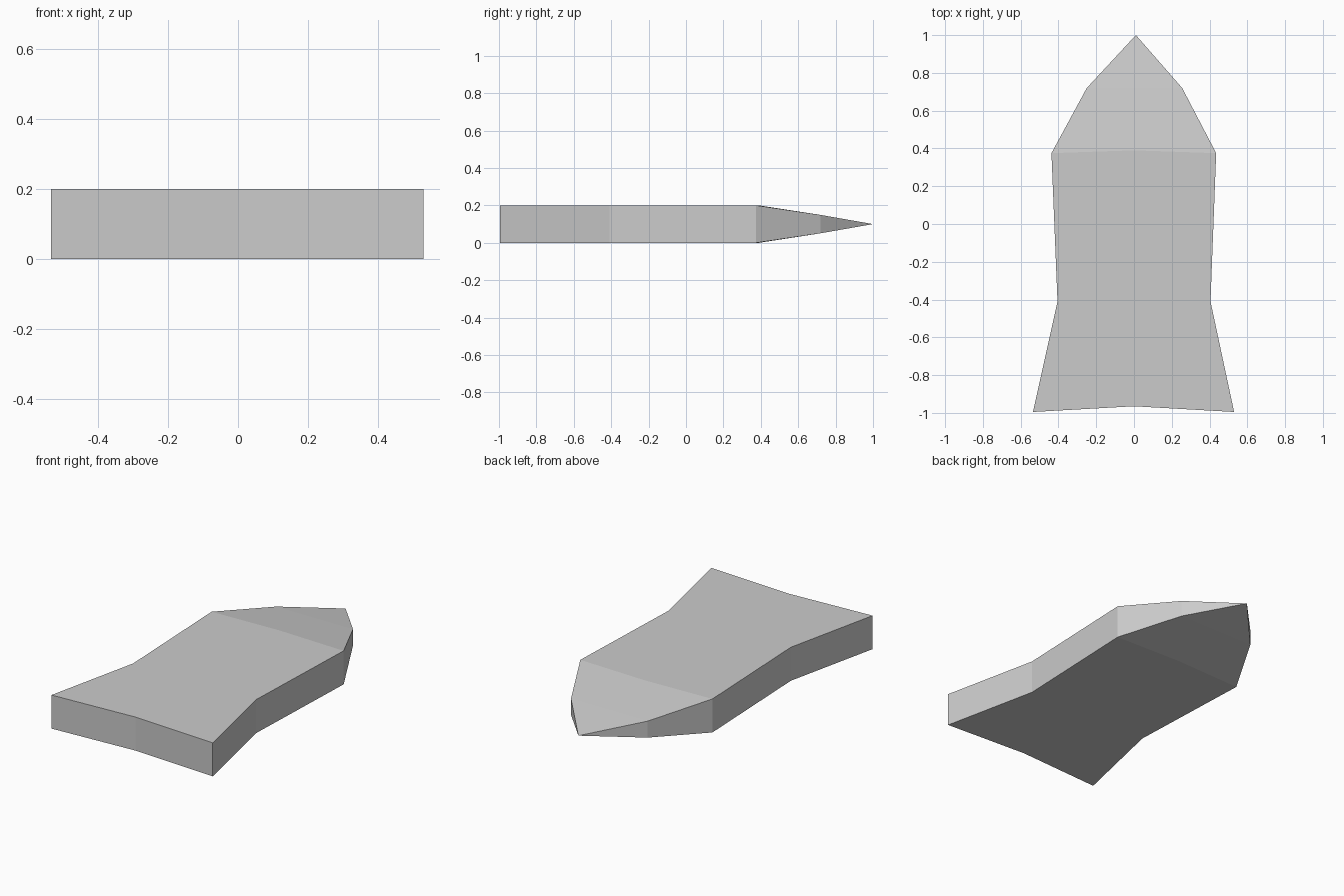
import bpy
import bmesh

if "Cube" in bpy.data.objects:
    bpy.data.objects.remove(bpy.data.objects["Cube"])

MID, HALF = 0.1, 0.1      # centre height and half thickness

grey = bpy.data.materials.new("plain grey")
grey.diffuse_color = (0.6, 0.6, 0.6, 1)
grey.use_nodes = True
grey.node_tree.nodes["Principled BSDF"].inputs["Base Color"].default_value = grey.diffuse_color

# Stations from tail to nose: left x, right x, side y, centre y, half thickness
stations = [
    (-0.535, 0.53, -0.995, -0.965, HALF),   # flared tail
    (-0.405, 0.405, -0.41, -0.41, HALF),    # waist
    (-0.437, 0.435, 0.375, 0.39, HALF),     # shoulders
    (-0.25, 0.255, 0.72, 0.72, 0.049),      # cheeks
]

bm = bmesh.new()


def ring(left, right, y, yc, h):
    """Three points above and three below, in order around the section."""
    top = [(left, y, MID + h), (0, yc, MID + h), (right, y, MID + h)]
    low = [(x, yy, 2 * MID - z) for x, yy, z in reversed(top)]
    return [bm.verts.new(p) for p in top + low]


rings = [ring(*s) for s in stations]

# Flat tail end, notched in the middle
t = rings[0]
bm.faces.new((t[0], t[1], t[4], t[5]))
bm.faces.new((t[1], t[2], t[3], t[4]))

# Skin between stations
for a, b in zip(rings, rings[1:]):
    for i in range(6):
        j = (i + 1) % 6
        bm.faces.new((a[i], a[j], b[j], b[i]))

# Nose closes to a point
tip = bm.verts.new((0.01, 1.0, MID))
n = rings[-1]
for i in range(6):
    bm.faces.new((n[i], n[(i + 1) % 6], tip))

bmesh.ops.recalc_face_normals(bm, faces=bm.faces)
mesh = bpy.data.meshes.new("pointed_slab")
bm.to_mesh(mesh)
bm.free()
mesh.materials.append(grey)
slab = bpy.data.objects.new("pointed_slab", mesh)
bpy.context.collection.objects.link(slab)
